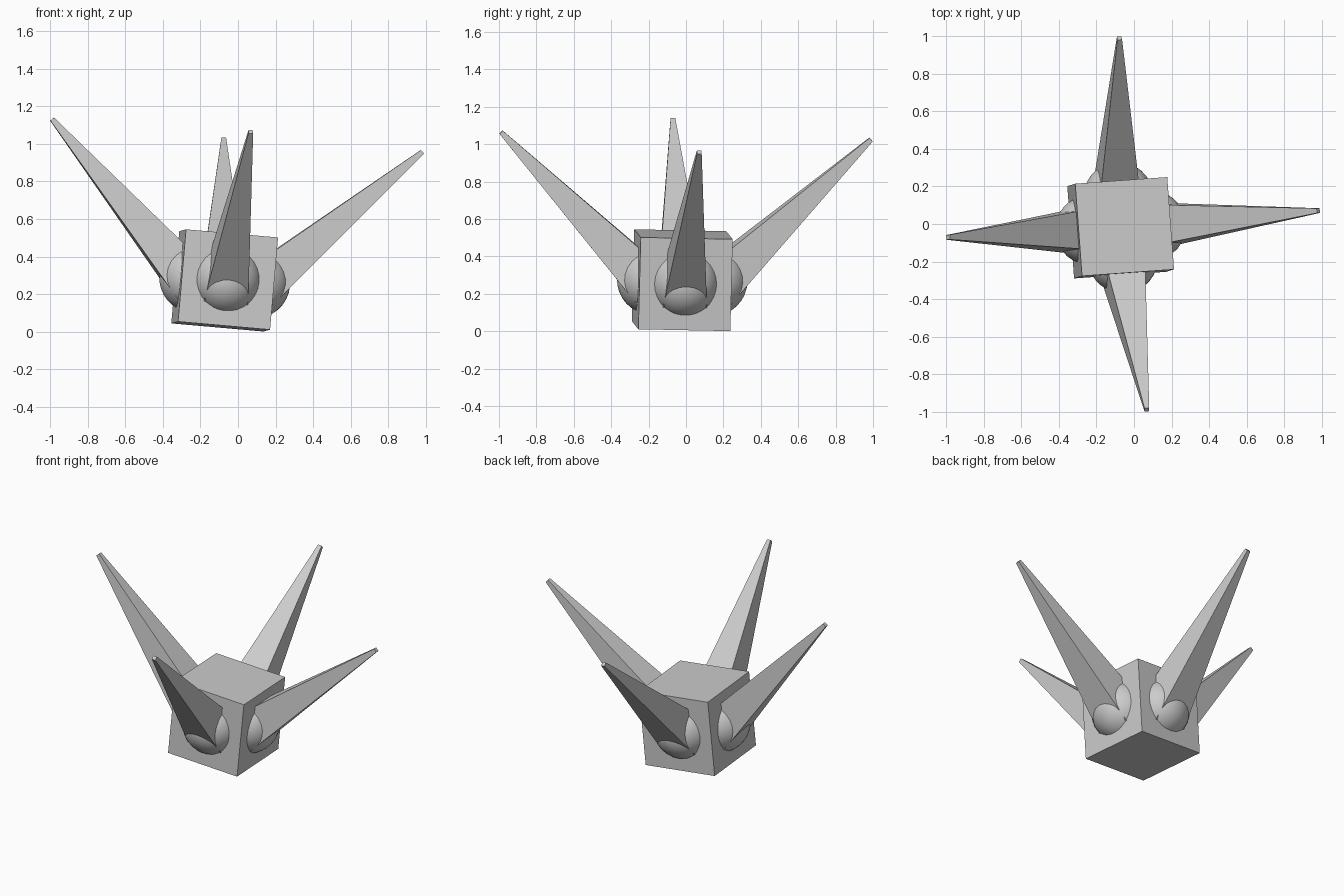
import bpy, bmesh, math
from mathutils import Matrix, Vector

if "Cube" in bpy.data.objects:
    bpy.data.objects.remove(bpy.data.objects["Cube"])

# One plain grey for everything
grey = bpy.data.materials.new("light_grey")
grey.diffuse_color = (0.6, 0.6, 0.6, 1.0)
grey.use_nodes = True
grey.node_tree.nodes["Principled BSDF"].inputs["Base Color"].default_value = grey.diffuse_color

# Slightly tilted frame shared by all parts
ex = Vector((0.487, 0.035, -0.043)).normalized()
ey = Vector((-0.034, 0.492, -0.010))
ey = (ey - ex * ey.dot(ex)).normalized()
ez = ex.cross(ey)
FRAME = Matrix.Translation((-0.071, -0.02, 0.273)) @ Matrix((ex, ey, ez)).transposed().to_4x4()


def make(name, build, matrix, smooth=False):
    bm = bmesh.new()
    build(bm)
    bmesh.ops.transform(bm, matrix=FRAME @ matrix, verts=bm.verts)
    for f in bm.faces:
        f.smooth = smooth
    mesh = bpy.data.meshes.new(name)
    bm.to_mesh(mesh)
    bm.free()
    mesh.materials.append(grey)
    bpy.context.collection.objects.link(bpy.data.objects.new(name, mesh))


def cube(bm):
    bmesh.ops.create_cube(bm, size=0.493)


def ball(bm):
    bmesh.ops.create_uvsphere(bm, u_segments=32, v_segments=16, radius=0.187)


def spike(bm):
    # Square tapered spike, tip at the origin, running down -z
    length, tip = 1.2, 0.0125
    base = tip + 0.091 * length
    bmesh.ops.create_cone(bm, cap_ends=True, segments=4, depth=length,
                          radius1=base * math.sqrt(2), radius2=tip * math.sqrt(2))
    bmesh.ops.transform(bm, verts=bm.verts,
                        matrix=Matrix.Translation((0, 0, -length / 2)) @ Matrix.Rotation(math.pi / 4, 4, 'Z'))


# Body
make("body_cube", cube, Matrix.Identity(4))

# Four sockets, each with a spike leaning outward and up
lean = Matrix.Rotation(math.radians(90 - 44.6), 4, 'Y')
for i, side in enumerate(("right", "back", "left", "front")):
    turn = Matrix.Rotation(i * math.pi / 2, 4, 'Z')
    make(side + "_socket_ball", ball, turn @ Matrix.Translation((0.163, 0, 0)), True)
    make(side + "_spike", spike, turn @ Matrix.Translation((0.992, 0, 0.775)) @ lean)
